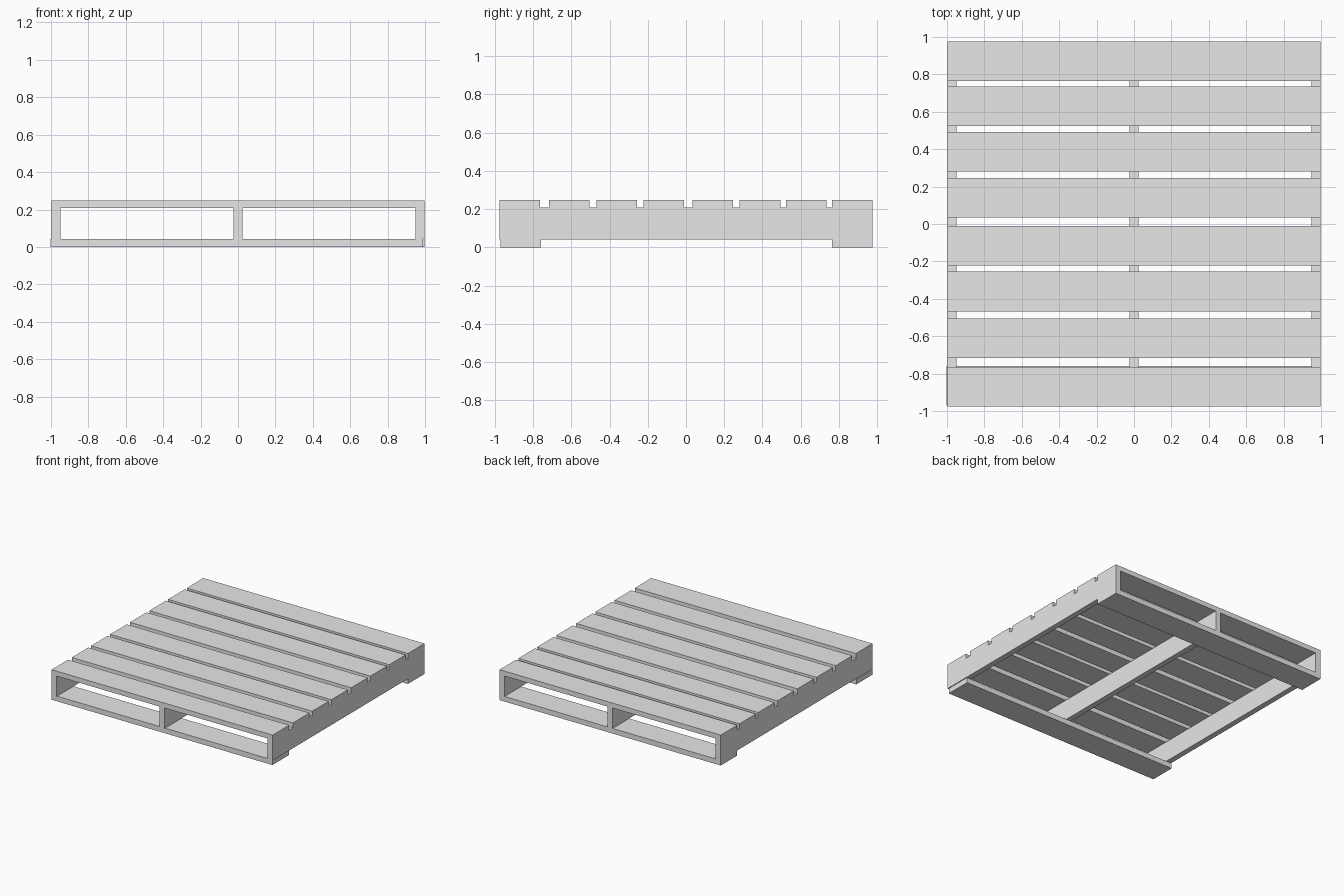
import bpy

default = bpy.data.objects.get("Cube")
if default:
    bpy.data.objects.remove(default, do_unlink=True)

# One plain grey for the whole pallet
grey = bpy.data.materials.new("plain_grey")
grey.use_nodes = True
colour = (0.8, 0.8, 0.8, 1)
grey.diffuse_color = colour
grey.node_tree.nodes["Principled BSDF"].inputs["Base Color"].default_value = colour

HALF_X, HALF_Y = 0.996, 0.976
LOW, HIGH, TOP = 0.042, 0.208, 0.248      # stringer underside, stringer top, deck top
BOARD = 0.212                             # board width
STRINGER = 0.046


def plank(name, x, y, z):
    """Box spanning the given (min, max) ranges."""
    bpy.ops.mesh.primitive_cube_add(size=1, location=[sum(r) / 2 for r in (x, y, z)])
    ob = bpy.context.object
    ob.name = name
    ob.scale = [r[1] - r[0] for r in (x, y, z)]
    bpy.ops.object.transform_apply(location=False, rotation=False, scale=True)
    ob.data.materials.append(grey)
    return ob


def board(name, y, z, shift=0):
    plank(name, (-HALF_X + shift, HALF_X + shift), (y - BOARD / 2, y + BOARD / 2), z)


# Three upright stringers running front to back
edge = HALF_X - STRINGER / 2
for name, x in (("right", -edge), ("middle", 0), ("left", edge)):
    plank(name + "_stringer", (x - STRINGER / 2, x + STRINGER / 2),
          (-HALF_Y, HALF_Y), (LOW, HIGH))

# Top deck boards, slightly unevenly spaced
for i, y in enumerate((-0.87, -0.61, -0.361, -0.116, 0.14, 0.387, 0.629, 0.87)):
    board(f"deck_board_{i + 1}", y, (HIGH, TOP))

# Bottom boards at each end, the front one nailed a little off line
board("front_bottom_board", -0.864, (0, LOW), -0.007)
board("back_bottom_board", 0.87, (0, LOW))
